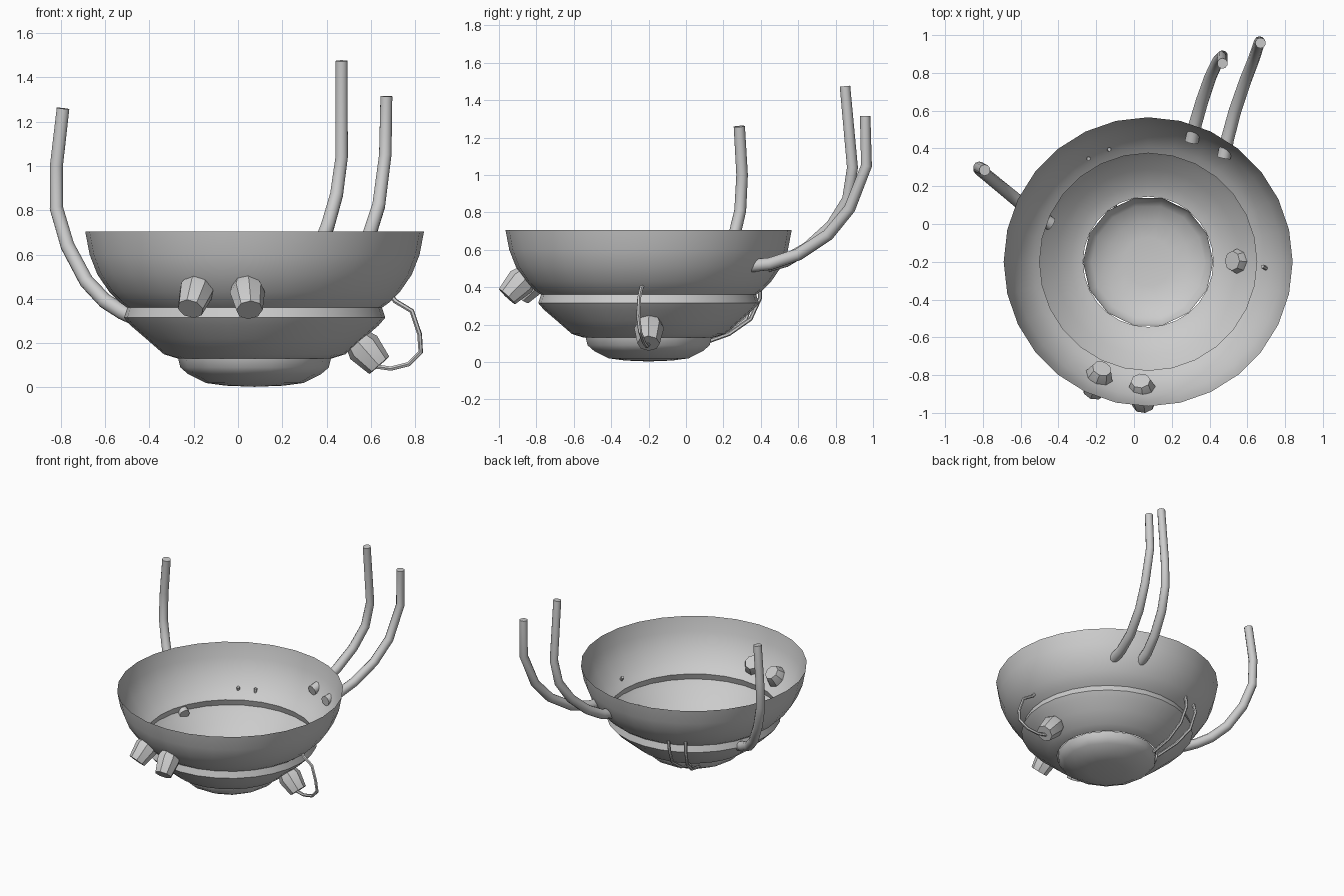
import bpy, bmesh, math
from mathutils import Vector

if "Cube" in bpy.data.objects:
    bpy.data.objects.remove(bpy.data.objects["Cube"])

CX, CY = 0.075, -0.2  # bowl axis


def finish(ob, angle=35):
    bpy.ops.object.select_all(action='DESELECT')
    ob.select_set(True)
    bpy.context.view_layer.objects.active = ob
    bpy.ops.object.shade_smooth_by_angle(angle=math.radians(angle))


def lathe(name, profile, sides, origin=(CX, CY, 0), axis=(0, 0, 1), angle=40):
    """Revolve (radius, height) pairs around an axis; radius 0 makes a pole."""
    bm = bmesh.new()
    rings = []
    for r, h in profile:
        if r == 0:
            rings.append([bm.verts.new((0, 0, h))])
        else:
            rings.append([bm.verts.new((r * math.cos(2 * math.pi * i / sides),
                                        r * math.sin(2 * math.pi * i / sides), h))
                          for i in range(sides)])
    for a, b in zip(rings, rings[1:]):
        for i in range(sides):
            j = (i + 1) % sides
            quad = [a[i % len(a)], a[j % len(a)], b[j % len(b)], b[i % len(b)]]
            bm.faces.new(list(dict.fromkeys(quad)))
    bmesh.ops.recalc_face_normals(bm, faces=bm.faces)
    me = bpy.data.meshes.new(name)
    bm.to_mesh(me)
    bm.free()
    ob = bpy.data.objects.new(name, me)
    bpy.context.collection.objects.link(ob)
    ob.location = origin
    ob.rotation_euler = Vector(axis).to_track_quat('Z', 'Y').to_euler()
    finish(ob, angle)
    return ob


def tube(name, points, r0, r1, bevel_res):
    """Round tube along a path, tapering from r0 to r1, closed at both ends."""
    cu = bpy.data.curves.new(name, 'CURVE')
    cu.dimensions = '3D'
    cu.bevel_depth = 1.0
    cu.bevel_resolution = bevel_res
    cu.use_fill_caps = True
    sp = cu.splines.new('POLY')
    sp.points.add(len(points) - 1)
    for i, p in enumerate(points):
        sp.points[i].co = (*p, 1)
        sp.points[i].radius = r0 + (r1 - r0) * i / (len(points) - 1)
    ob = bpy.data.objects.new(name, cu)
    bpy.context.collection.objects.link(ob)
    bpy.ops.object.select_all(action='DESELECT')
    ob.select_set(True)
    bpy.context.view_layer.objects.active = ob
    bpy.ops.object.convert(target='MESH')
    finish(bpy.context.view_layer.objects.active, 40)


# three stacked open shells
lathe("upper_bowl", [(0.575, 0.36), (0.61, 0.385), (0.655, 0.43), (0.71, 0.51),
                     (0.745, 0.60), (0.765, 0.705)], 28)
lathe("middle_bowl", [(0.345, 0.13), (0.41, 0.15), (0.49, 0.22), (0.56, 0.28),
                      (0.59, 0.315), (0.575, 0.36)], 28)
lathe("lower_bowl", [(0, 0.003), (0.13, 0.008), (0.22, 0.02), (0.30, 0.06),
                     (0.335, 0.09), (0.345, 0.13)], 14)

# stubby barrel nozzles: inner end to outer end
nozzles = {
    "front_nozzle_left": ((-0.17, -0.765, 0.49), (-0.215, -0.885, 0.355)),
    "front_nozzle_right": ((0.035, -0.83, 0.485), (0.052, -0.957, 0.35)),
    "side_nozzle": ((0.52, -0.195, 0.235), (0.638, -0.2, 0.10)),
}
for name, (a, b) in nozzles.items():
    a, b = Vector(a), Vector(b)
    n = (b - a).length
    lathe(name, [(0, 0), (0.052, 0), (0.08, n * 0.4), (0.06, n), (0, n)],
          8, a, b - a, 30)

# tall curved pipes
tube("left_pipe", [(-0.44, 0.0, 0.305), (-0.52, 0.05, 0.34), (-0.60, 0.11, 0.39),
                   (-0.685, 0.18, 0.48), (-0.77, 0.25, 0.64), (-0.82, 0.29, 0.81),
                   (-0.82, 0.30, 1.00), (-0.79, 0.285, 1.26)], 0.036, 0.03, 3)
tube("rear_pipe_a", [(0.305, 0.435, 0.515), (0.325, 0.53, 0.54), (0.36, 0.65, 0.61),
                     (0.405, 0.78, 0.73), (0.445, 0.865, 0.87), (0.468, 0.89, 1.04),
                     (0.468, 0.85, 1.475)], 0.036, 0.028, 3)
tube("rear_pipe_b", [(0.475, 0.35, 0.515), (0.495, 0.45, 0.525), (0.535, 0.60, 0.575),
                     (0.59, 0.76, 0.68), (0.635, 0.875, 0.82), (0.665, 0.965, 1.05),
                     (0.67, 0.958, 1.315)], 0.036, 0.028, 3)

# thin cables
tube("side_cable", [(0.68, -0.225, 0.43), (0.71, -0.24, 0.39), (0.785, -0.25, 0.345),
                    (0.82, -0.255, 0.24), (0.825, -0.245, 0.16), (0.77, -0.225, 0.105),
                    (0.69, -0.21, 0.085), (0.62, -0.2, 0.095)], 0.011, 0.011, 1)
tube("back_cable_left", [(-0.24, 0.345, 0.43), (-0.25, 0.36, 0.35), (-0.235, 0.32, 0.23),
                         (-0.20, 0.22, 0.15), (-0.155, 0.07, 0.10)], 0.011, 0.011, 1)
tube("back_cable_right", [(-0.13, 0.395, 0.43), (-0.14, 0.395, 0.34), (-0.13, 0.345, 0.23),
                          (-0.12, 0.23, 0.15), (-0.10, 0.09, 0.10)], 0.011, 0.011, 1)
